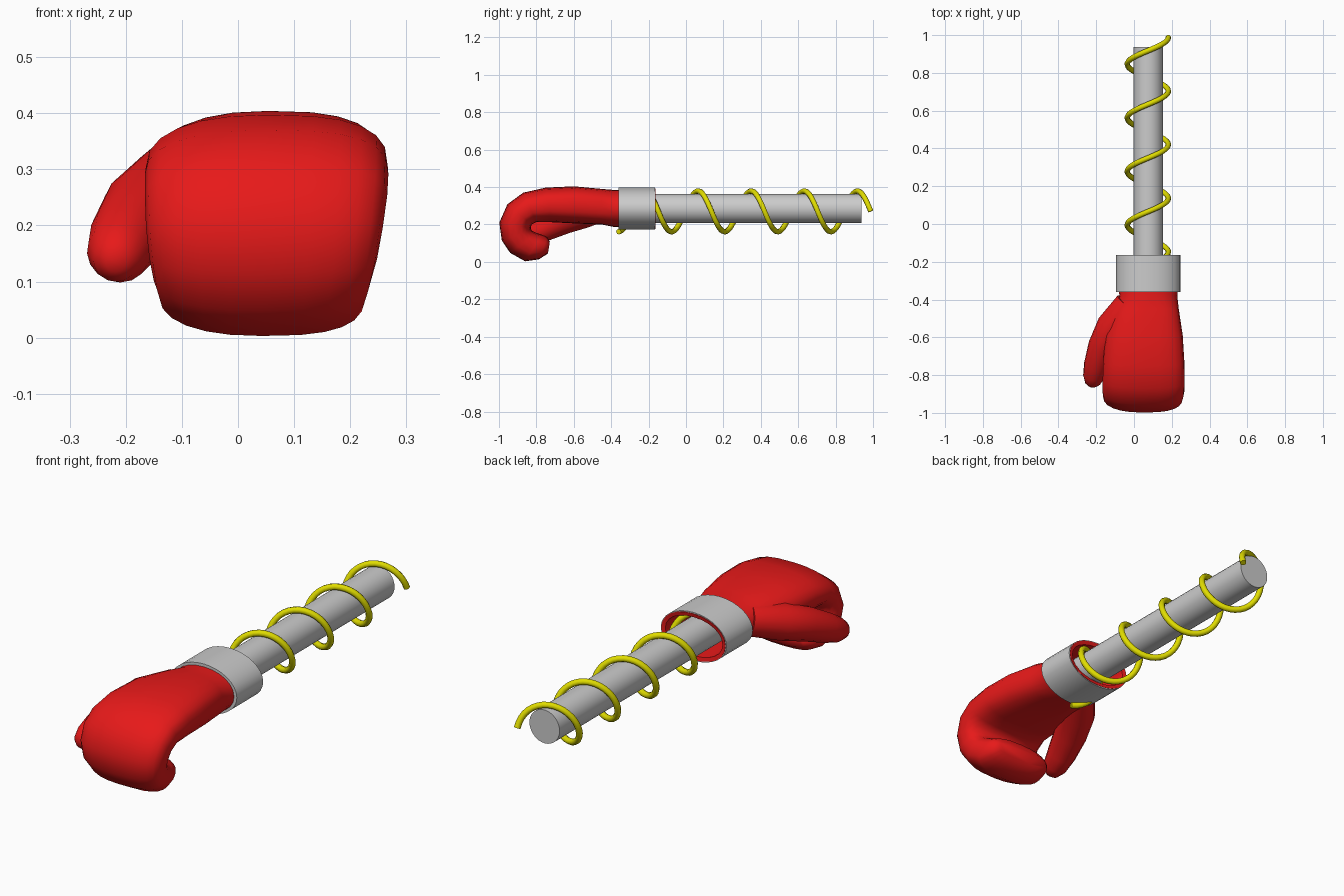
import bpy, bmesh, math
from mathutils import Vector

if "Cube" in bpy.data.objects:
    bpy.data.objects.remove(bpy.data.objects["Cube"])

CX, CZ = 0.076, 0.285      # axis of wrist, rod and spring


def material(name, rgb):
    m = bpy.data.materials.new(name)
    m.diffuse_color = (*rgb, 1)
    m.use_nodes = True
    m.node_tree.nodes["Principled BSDF"].inputs["Base Color"].default_value = m.diffuse_color
    return m


red = material("glove_red", (0.8, 0.01, 0.01))
yellow = material("spring_yellow", (0.75, 0.72, 0.0))


def loft(name, rings, mat=None, closed=False, angle=60):
    """Skin a list of equal-sized vertex rings; cap the ends or join them."""
    bm = bmesh.new()
    vs = [[bm.verts.new(p) for p in r] for r in rings]
    n = len(vs[0])
    pairs = list(zip(vs, vs[1:])) + ([(vs[-1], vs[0])] if closed else [])
    for a, b in pairs:
        for i in range(n):
            j = (i + 1) % n
            bm.faces.new((a[i], a[j], b[j], b[i]))
    if not closed:
        bm.faces.new(vs[0])
        bm.faces.new(vs[-1])
    bmesh.ops.recalc_face_normals(bm, faces=bm.faces)
    me = bpy.data.meshes.new(name)
    bm.to_mesh(me)
    bm.free()
    ob = bpy.data.objects.new(name, me)
    bpy.context.collection.objects.link(ob)
    if mat:
        me.materials.append(mat)
    bpy.ops.object.select_all(action='DESELECT')
    ob.select_set(True)
    bpy.context.view_layer.objects.active = ob
    bpy.ops.object.shade_smooth_by_angle(angle=math.radians(angle))
    return ob


def oval(y, hx, hz, n=32):
    return [(CX + hx * math.cos(2 * math.pi * i / n), y,
             CZ + hz * math.sin(2 * math.pi * i / n)) for i in range(n)]


def section(outer, inner, xl, xr, pl=2.3, pr=2.8, n=24):
    """Rounded section between a back-of-hand and a palm point (y, z)."""
    o, i_ = Vector(outer), Vector(inner)
    mid, half = (o + i_) / 2, (o - i_) / 2
    ring = []
    for i in range(n):
        c, s = (f(2 * math.pi * i / n) for f in (math.cos, math.sin))
        e = 2 / (pr if c > 0 else pl)
        x = (xl + xr) / 2 + (xr - xl) / 2 * math.copysign(abs(c) ** e, c)
        q = mid + half * math.copysign(abs(s) ** e, s)
        ring.append((x, q.x, q.y))
    return ring


# Glove body: hollow wrist, hand, then fingers curling back under
def wrist(y, hx, hz):
    return section((y, CZ + hz), (y, CZ - hz), CX - hx, CX + hx, 2.1, 2.1)


hand = [
    ((-.45, .390), (-.45, .200), -.105, .237),
    ((-.60, .404), (-.58, .205), -.150, .258),
    ((-.75, .397), (-.72, .212), -.164, .267),
    ((-.87, .370), (-.80, .213), -.166, .268),
    ((-.955, .308), (-.825, .200), -.166, .266),
    ((-.998, .210), (-.83, .182), -.164, .258),
    ((-.985, .115), (-.825, .167), -.158, .248),
    ((-.94, .048), (-.80, .155), -.150, .236),
    ((-.86, .003), (-.77, .145), -.140, .225),
    ((-.785, .014), (-.742, .133), -.125, .210),
    ((-.738, .045), (-.728, .108), -.095, .180),
]
rings = [wrist(-.42, .135, .078), wrist(-.167, .148, .09),
         wrist(-.163, .166, .108), wrist(-.34, .158, .100),
         wrist(-.38, .153, .099)]
loft("glove_hand", rings + [section(*h) for h in hand], red)

# Thumb: tapered tube along the side of the hand
thumb = [(-.03, -.42, .295, .07), (-.115, -.54, .265, .083),
         (-.168, -.65, .225, .076), (-.200, -.75, .178, .066),
         (-.214, -.81, .150, .056), (-.218, -.845, .138, .040),
         (-.218, -.862, .135, .018)]
path = [Vector(t[:3]) for t in thumb]
rings = []
for k, p in enumerate(path):
    t = (path[min(k + 1, len(path) - 1)] - path[max(k - 1, 0)]).normalized()
    u = t.cross(Vector((0, 0, 1))).normalized()
    v = u.cross(t)
    rings.append([p + thumb[k][3] * (u * math.cos(a) + v * math.sin(a))
                  for a in (2 * math.pi * i / 16 for i in range(16))])
loft("glove_thumb", rings, red)

# Wrist cuff
loft("wrist_cuff", [oval(-.36, .17, .113), oval(-.165, .17, .113),
                    oval(-.165, .16, .103), oval(-.36, .155, .098)],
     closed=True, angle=35)

# Rod
loft("rod", [oval(-.40, .078, .078), oval(.938, .078, .078)], angle=35)

# Coil spring around the rod
PITCH, CREST, R = .284, .065, .109
y0, y1, steps = -.36, .988, 150
cu = bpy.data.curves.new("spring", 'CURVE')
cu.dimensions = '3D'
cu.bevel_depth = .0145
cu.bevel_resolution = 2
cu.use_fill_caps = True
sp = cu.splines.new('POLY')
sp.points.add(steps)
for k in range(steps + 1):
    y = y0 + (y1 - y0) * k / steps
    t = 2 * math.pi * (y - CREST) / PITCH
    sp.points[k].co = (.073 + R * math.sin(t), y, .27 + R * math.cos(t), 1)
cu.materials.append(yellow)
bpy.context.collection.objects.link(bpy.data.objects.new("spring", cu))
